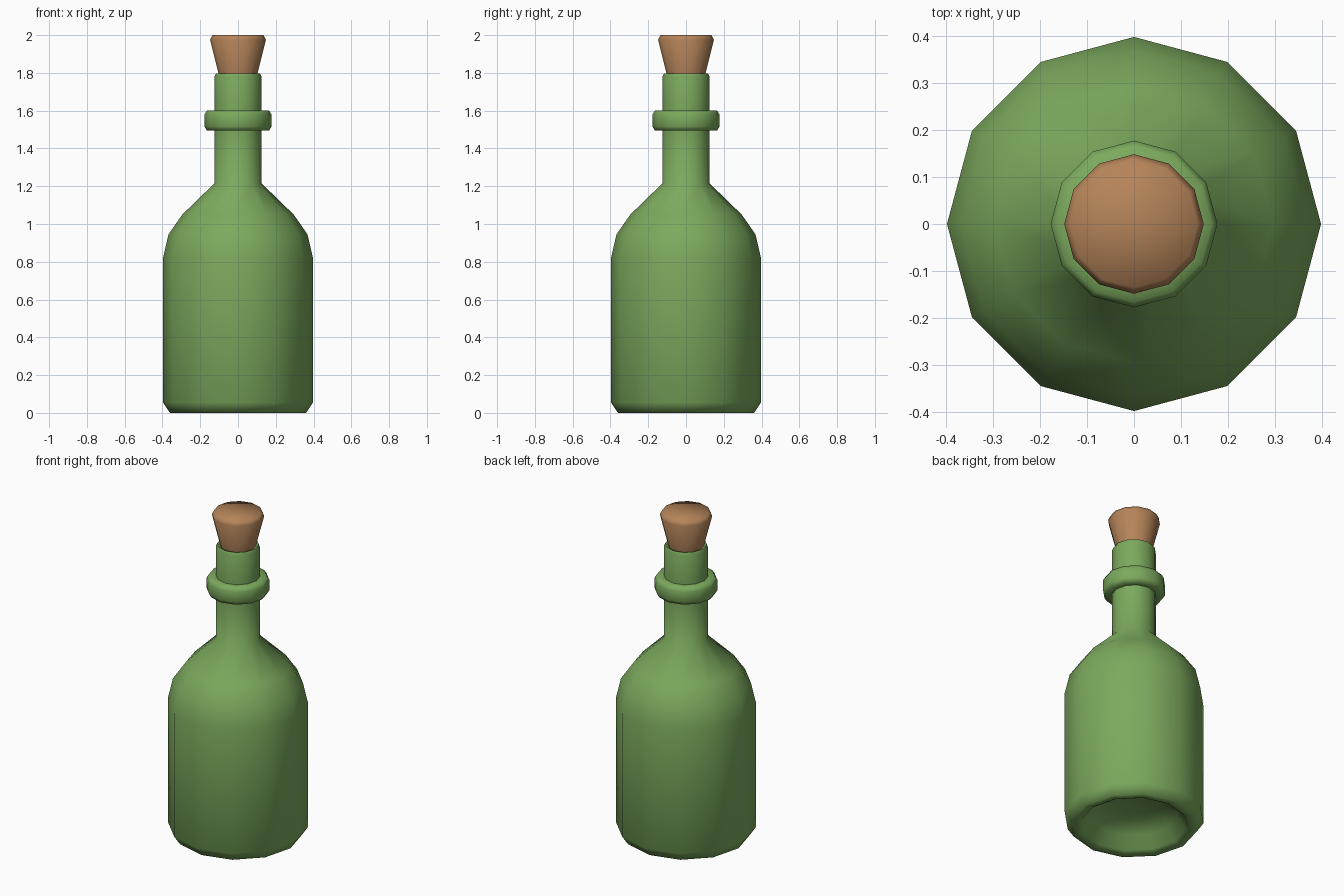
import bpy, bmesh, math

if "Cube" in bpy.data.objects:
    bpy.data.objects.remove(bpy.data.objects["Cube"])

SIDES = 12


def material(name, rgb):
    m = bpy.data.materials.new(name)
    m.diffuse_color = (*rgb, 1.0)
    m.use_nodes = True
    m.node_tree.nodes["Principled BSDF"].inputs["Base Color"].default_value = m.diffuse_color
    return m


def lathe(name, profile, mat, angle=50):
    """Revolve (radius, z) points about z; radius 0 makes a pole."""
    bm = bmesh.new()
    rings = []
    for r, z in profile:
        if r == 0:
            rings.append([bm.verts.new((0, 0, z))] * SIDES)
        else:
            rings.append([bm.verts.new((r * math.cos(2 * math.pi * i / SIDES),
                                        r * math.sin(2 * math.pi * i / SIDES), z))
                          for i in range(SIDES)])
    for a, b in zip(rings, rings[1:]):
        for i in range(SIDES):
            j = (i + 1) % SIDES
            bm.faces.new(list(dict.fromkeys((a[i], a[j], b[j], b[i]))))
    bmesh.ops.recalc_face_normals(bm, faces=bm.faces)
    mesh = bpy.data.meshes.new(name)
    bm.to_mesh(mesh)
    bm.free()
    mesh.materials.append(mat)
    ob = bpy.data.objects.new(name, mesh)
    bpy.context.collection.objects.link(ob)
    bpy.ops.object.select_all(action='DESELECT')
    ob.select_set(True)
    bpy.context.view_layer.objects.active = ob
    bpy.ops.object.shade_smooth_by_angle(angle=math.radians(angle))
    return ob


green = material("green glass", (0.20, 0.40, 0.11))
brown = material("cork brown", (0.46, 0.23, 0.10))

# Bottle: hollowed base, body, shoulder, neck with collar, mouth
lathe("bottle", [
    (0, 0.13), (0.15, 0.12), (0.25, 0.08), (0.30, 0.01), (0.32, 0), (0.36, 0),
    (0.397, 0.055), (0.397, 0.82), (0.368, 0.945), (0.295, 1.05), (0.125, 1.215),
    (0.125, 1.495), (0.165, 1.495), (0.177, 1.515), (0.177, 1.58), (0.165, 1.6),
    (0.125, 1.6), (0.125, 1.78), (0.117, 1.797), (0.100, 1.79), (0.092, 1.74),
    (0, 1.74)], green, 65)

# Cork: tapered stopper with a softened top edge
lathe("cork", [(0, 1.745), (0.09, 1.745), (0.148, 1.975), (0.135, 2.0), (0, 2.0)],
      brown, 65)
